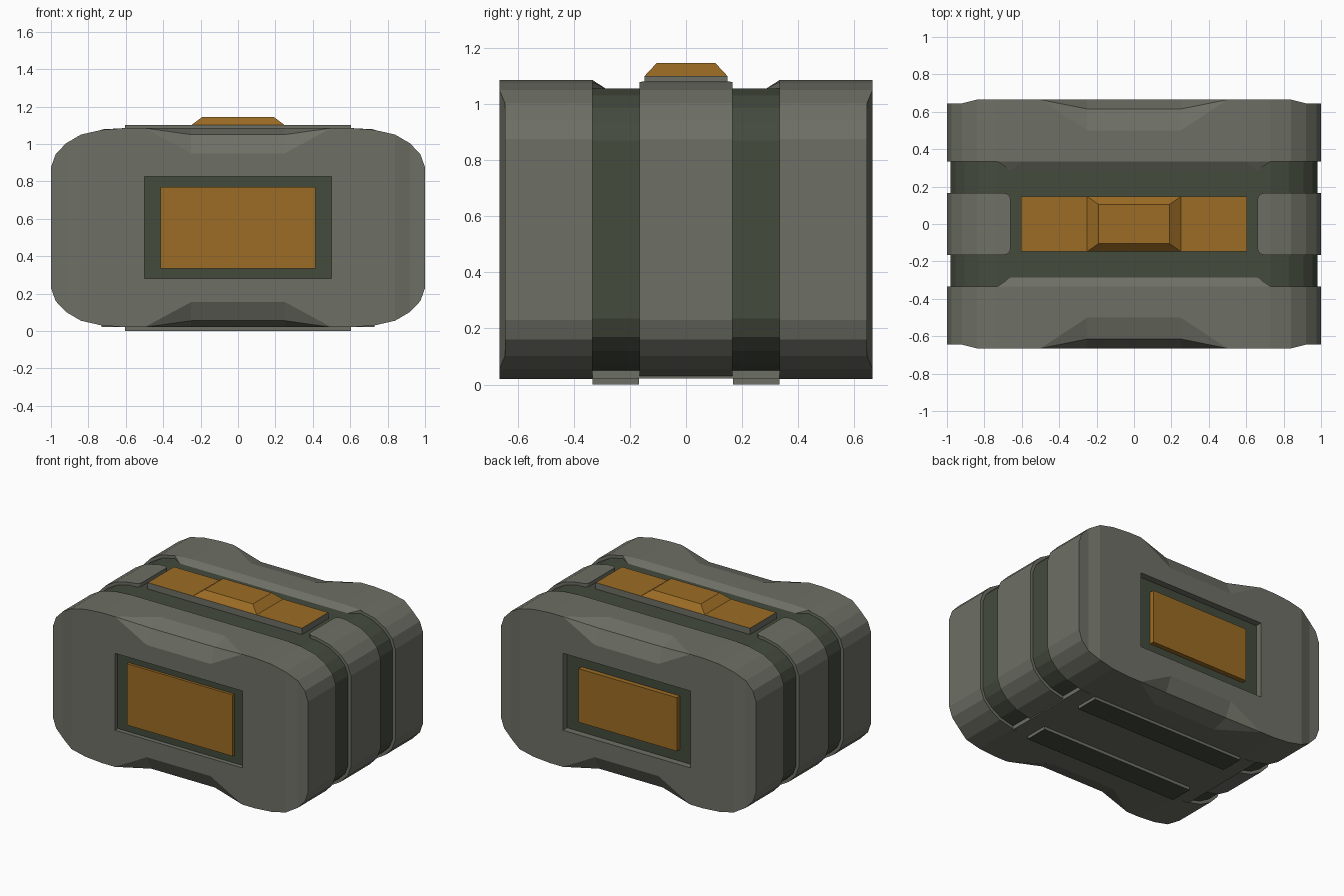
import bpy, bmesh

if "Cube" in bpy.data.objects:
    bpy.data.objects.remove(bpy.data.objects["Cube"])

ZC = 0.5525  # middle height of the crate shell


def material(name, rgb):
    m = bpy.data.materials.new(name)
    m.diffuse_color = (*rgb, 1)
    m.use_nodes = True
    m.node_tree.nodes["Principled BSDF"].inputs["Base Color"].default_value = m.diffuse_color
    return m


GREY = material("olive grey", (0.155, 0.16, 0.13))
DARK = material("dark green", (0.058, 0.07, 0.048))
GOLD = material("ochre", (0.33, 0.15, 0.018))


def finish(name, bm, mats):
    bmesh.ops.remove_doubles(bm, verts=bm.verts, dist=1e-5)
    bmesh.ops.recalc_face_normals(bm, faces=bm.faces)
    me = bpy.data.meshes.new(name)
    bm.to_mesh(me)
    bm.free()
    for m in mats:
        me.materials.append(m)
    ob = bpy.data.objects.new(name, me)
    bpy.context.collection.objects.link(ob)
    return ob


def hull(name, pts, *mats):
    bm = bmesh.new()
    for p in pts:
        bm.verts.new(p)
    bmesh.ops.convex_hull(bm, input=bm.verts)
    return finish(name, bm, mats)


def rect(x, y0, y1, z):
    return [(sx * x, y, z) for sx in (-1, 1) for y in (y0, y1)]


def box(name, x, y0, y1, z0, z1, *mats):
    return hull(name, rect(x, y0, y1, z0) + rect(x, y0, y1, z1), *mats)


def paint(ob, axis, sign):
    """Second material on faces that point along one axis."""
    for p in ob.data.polygons:
        if p.normal[axis] * sign > 0.9:
            p.material_index = 1


# upper right quarter of the cross-section, from top centre side to the wall
ARC = [(0.6, 1.085), (0.73, 1.075), (0.84, 1.05), (0.92, 1.003), (0.975, 0.945), (1.0, 0.875)]


def flip(pts):
    return [(x, 2 * ZC - z) for x, z in reversed(pts)]


def extrude(name, pts, y0, y1, mat, round_x=None):
    bm = bmesh.new()
    f = bm.faces.new([bm.verts.new((x, y0, z)) for x, z in pts])
    r = bmesh.ops.extrude_face_region(bm, geom=[f])
    for v in r["geom"]:
        if isinstance(v, bmesh.types.BMVert):
            v.co.y = y1
    if round_x is not None:
        es = [e for e in bm.edges if all(abs(v.co.x - round_x) < 1e-4 for v in e.verts)
              and abs(e.verts[0].co.y - e.verts[1].co.y) < 1e-4]
        bmesh.ops.bevel(bm, geom=es, offset=0.035, segments=3, profile=0.5, affect='EDGES')
    return finish(name, bm, [mat])


def end_slab(name, s):
    """Thick end block with hollowed grip notches at top and bottom."""
    bm = bmesh.new()
    F, S, B = 0.665, 0.645, 0.333

    def face(pts):
        bm.faces.new([bm.verts.new((x, -s * y, z)) for x, y, z in pts])

    def fy(x):
        return S if x > 0.9 else F

    def up(pts, t):
        return [(x, y, z if t > 0 else 2 * ZC - z) for x, y, z in pts]

    for t in (1, -1):
        # flat top with the notch bitten out of it
        face(up([(0.6, B, 1.085), (0.6, F, 1.085), (0.5, F, 1.085), (0.25, 0.5, 1.085),
                 (-0.25, 0.5, 1.085), (-0.5, F, 1.085), (-0.6, F, 1.085), (-0.6, B, 1.085)], t))
        # notch faces
        a, b, c = (0.25, 0.5, 1.085), (0.25, 0.615, 1.05), (0.25, F, 0.95)
        for p, q in ((a, b), (b, c)):
            face(up([p, q, (-q[0], *q[1:]), (-p[0], *p[1:])], t))
            for m in (1, -1):
                face(up([(m * v[0], *v[1:]) for v in ((0.5, F, 1.085), p, q)], t))
        # rounded corners
        for m in (1, -1):
            for (x0, z0), (x1, z1) in zip(ARC, ARC[1:]):
                face(up([(m * x0, B, z0), (m * x0, fy(x0), z0),
                         (m * x1, fy(x1), z1), (m * x1, B, z1)], t))
    # side walls and swept-back outer strips of the face
    for m in (1, -1):
        top, bot = ARC[5], flip(ARC)[0]
        face([(m * x, y, z) for (x, z) in (top, bot) for y in ((B, S) if z > ZC else (S, B))])
        x0, z0 = ARC[2]
        x1, z1 = ARC[3]
        face([(m * x0, F, z0), (m * x1, S, z1), (m * x1, S, 2 * ZC - z1), (m * x0, F, 2 * ZC - z0)])
        face([(m * x, S, z) for x, z in ARC[3:] + flip(ARC[3:])])
    # main face and inner face
    half = [(0.25, 0.95), (0.5, 1.085)] + ARC[:3]
    right = half + flip(half)
    face([(x, F, z) for x, z in right] + [(-x, F, z) for x, z in reversed(right)])
    right = ARC + flip(ARC)
    face([(x, B, z) for x, z in right] + [(-x, B, z) for x, z in reversed(right)])
    return finish(name, bm, [GREY])


# end blocks with a recessed panel each
for label, s, depth, gx, gz in (("front", 1, 0.035, 0.415, 0.2175), ("back", -1, 0.05, 0.385, 0.19)):
    slab = end_slab(label + "_block", s)
    f = -0.665 * s
    cutter = box(label + "_panel_cutter", 0.5, f + s * depth, f - s * 0.1, 0.28, 0.825, GREY)
    cutter.hide_render = True
    cutter.hide_set(True)
    mod = slab.modifiers.new("panel recess", 'BOOLEAN')
    mod.object = cutter
    mod.operation = 'DIFFERENCE'
    mod.solver = 'EXACT'
    box(label + "_panel_floor", 0.5, f + s * (depth + 0.01), f + s * (depth - 0.004), 0.28, 0.825, DARK)
    box(label + "_panel_plate", gx, f + s * depth, f + s * 0.012, ZC - gz, ZC + gz, GOLD)
    # sloping lip from the block down to the lid floor
    hull(label + "_lid_lip", [(m * x, -s * y, z) for m in (-1, 1) for x, y, z in
         ((0.73, 0.333, 1.078), (0.6, 0.333, 1.085), (0.66, 0.287, 1.055), (0.73, 0.333, 1.04), (0.66, 0.287, 1.04))], GREY)
    # foot rail under each groove
    y0, y1 = sorted((-s * 0.168, -s * 0.333))
    foot = box(label + "_foot", 0.605, y0, y1, 0.0, 0.04, GREY, DARK)
    paint(foot, 2, -1)

# dark core: lid floor and side grooves
inner = [(0.73, 1.055), (0.83, 1.03), (0.905, 0.986), (0.955, 0.935), (0.98, 0.87)]
inner = inner + flip(inner)
extrude("core", inner + [(-x, z) for x, z in reversed(inner)], -0.334, 0.334, DARK)

# grey side belts between the grooves, and the bottom plate
belt = [(0.66, 1.08)] + ARC[1:]
belt = belt + flip(belt)
for m, label in ((1, "right"), (-1, "left")):
    extrude(label + "_belt", [(m * x, z) for x, z in belt], -0.165, 0.165, GREY, m * 0.66)
box("bottom_plate", 0.73, -0.333, 0.333, 0.022, 0.06, GREY)

# lid plate with ochre top, and the raised latch
plate = box("lid_plate", 0.605, -0.147, 0.147, 1.05, 1.1, GREY, GOLD)
paint(plate, 2, 1)
hull("latch", rect(0.25, -0.147, 0.147, 1.1) + rect(0.19, -0.105, 0.105, 1.145), GOLD)
